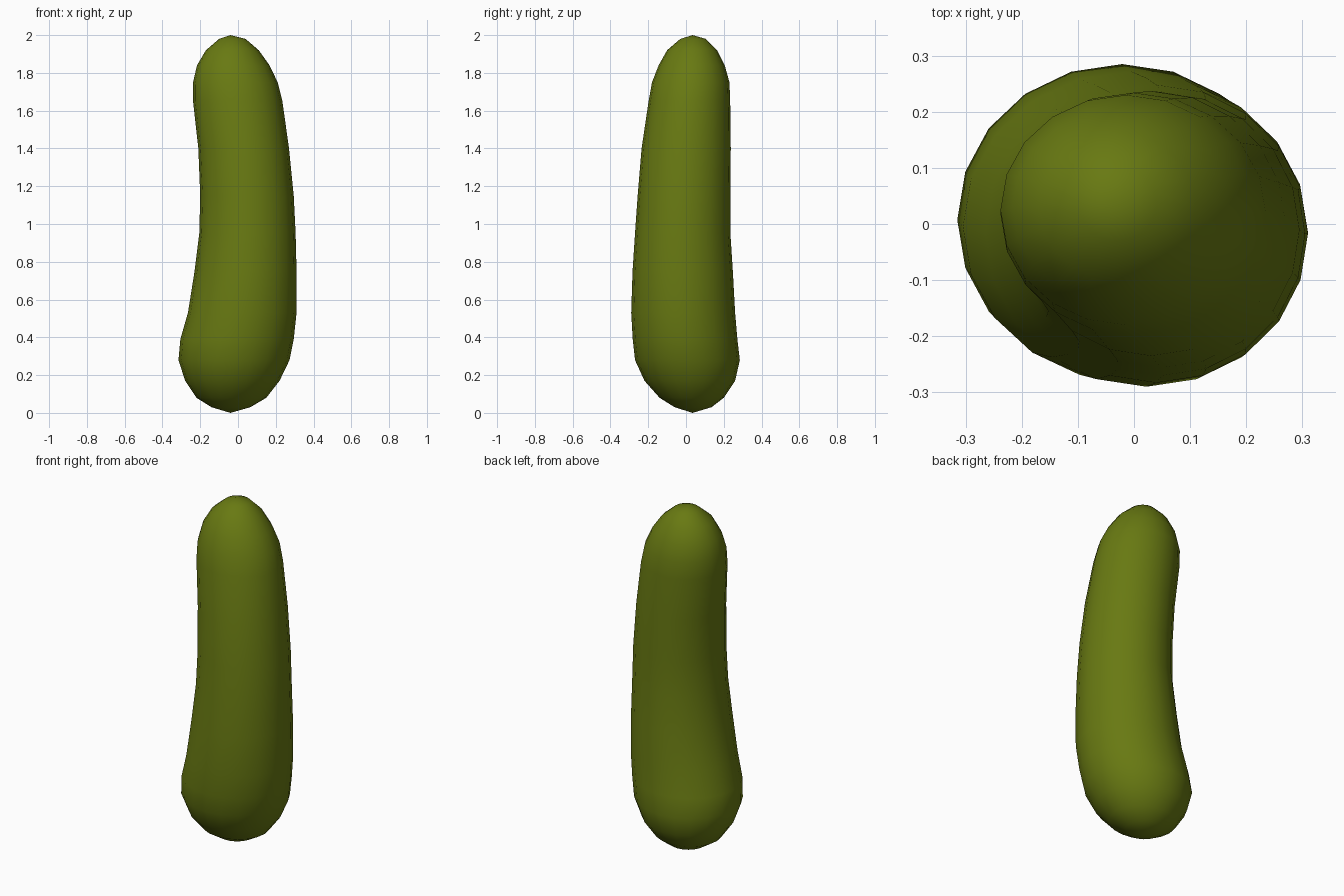
import bpy, bmesh, math

if "Cube" in bpy.data.objects:
    bpy.data.objects.remove(bpy.data.objects["Cube"])

SIDES = 20
# cross-sections: height, x min, x max, y min, y max
SECTIONS = [
    (0.03, -0.14, 0.065, -0.06, 0.135),
    (0.08, -0.22, 0.15, -0.14, 0.20),
    (0.17, -0.28, 0.22, -0.22, 0.26),
    (0.28, -0.315, 0.273, -0.27, 0.285),
    (0.39, -0.305, 0.295, -0.282, 0.272),
    (0.53, -0.265, 0.31, -0.29, 0.26),
    (0.75, -0.23, 0.31, -0.283, 0.248),
    (0.95, -0.205, 0.305, -0.27, 0.235),
    (1.15, -0.20, 0.295, -0.256, 0.235),
    (1.40, -0.21, 0.27, -0.235, 0.237),
    (1.65, -0.238, 0.235, -0.198, 0.234),
    (1.75, -0.238, 0.21, -0.18, 0.23),
    (1.84, -0.217, 0.167, -0.145, 0.205),
    (1.92, -0.17, 0.11, -0.10, 0.165),
    (1.98, -0.10, 0.04, -0.03, 0.105),
]

green = bpy.data.materials.new("pickle green")
green.diffuse_color = (0.138, 0.192, 0.006, 1)
green.use_nodes = True
green.node_tree.nodes["Principled BSDF"].inputs["Base Color"].default_value = green.diffuse_color

# curved body lofted through the cross-sections
bm = bmesh.new()
rings = []
for z, xa, xb, ya, yb in SECTIONS:
    ring = []
    for i in range(SIDES):
        a = 2 * math.pi * i / SIDES
        ring.append(bm.verts.new(((xa + xb) / 2 + (xb - xa) / 2 * math.cos(a),
                                  (ya + yb) / 2 + (yb - ya) / 2 * math.sin(a), z)))
    rings.append(ring)
for low, high in zip(rings, rings[1:]):
    for i in range(SIDES):
        j = (i + 1) % SIDES
        bm.faces.new((low[i], low[j], high[j], high[i]))

# rounded tips
for ring, z in ((rings[0], 0.0), (rings[-1], 2.0)):
    tip = bm.verts.new((-0.04, 0.035, z))
    for i in range(SIDES):
        bm.faces.new((ring[i], ring[(i + 1) % SIDES], tip))
bmesh.ops.recalc_face_normals(bm, faces=bm.faces[:])
for f in bm.faces:
    f.smooth = True

mesh = bpy.data.meshes.new("pickle_body")
bm.to_mesh(mesh)
bm.free()
mesh.materials.append(green)
bpy.context.collection.objects.link(bpy.data.objects.new("pickle_body", mesh))
